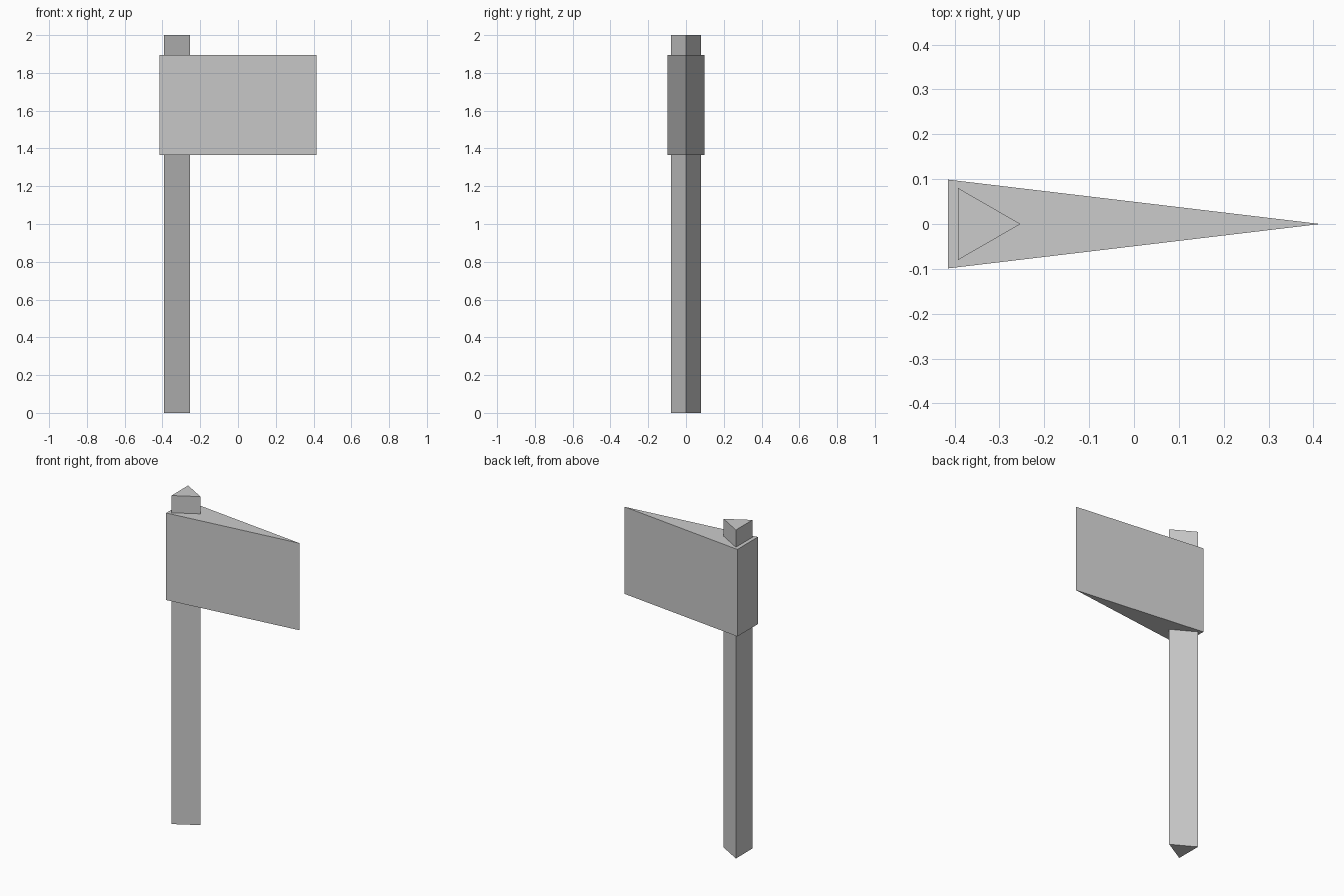
import bpy
import bmesh

cube = bpy.data.objects.get("Cube")
if cube:
    bpy.data.objects.remove(cube, do_unlink=True)

# Single flat grey
GREY = (0.6, 0.6, 0.6, 1.0)
grey = bpy.data.materials.new("plain_grey")
grey.use_nodes = True
grey.diffuse_color = GREY
grey.node_tree.nodes["Principled BSDF"].inputs["Base Color"].default_value = GREY


def wedge(name, back, tip, half_width, bottom, top):
    """Triangular prism: flat back at x=back, edge at x=tip."""
    bm = bmesh.new()
    outline = [(back, -half_width), (tip, 0), (back, half_width)]
    base = bm.faces.new([bm.verts.new((x, y, bottom)) for x, y in outline])
    grown = bmesh.ops.extrude_face_region(bm, geom=[base])["geom"]
    verts = [v for v in grown if isinstance(v, bmesh.types.BMVert)]
    bmesh.ops.translate(bm, verts=verts, vec=(0, 0, top - bottom))
    bmesh.ops.recalc_face_normals(bm, faces=bm.faces)
    mesh = bpy.data.meshes.new(name)
    bm.to_mesh(mesh)
    bm.free()
    mesh.materials.append(grey)
    obj = bpy.data.objects.new(name, mesh)
    bpy.context.collection.objects.link(obj)
    return obj


# Long three-sided handle, and the blade tapering to a sharp edge
wedge("handle", -0.392, -0.253, 0.08, 0.0, 2.0)
wedge("axe_head", -0.415, 0.415, 0.099, 1.365, 1.895)
